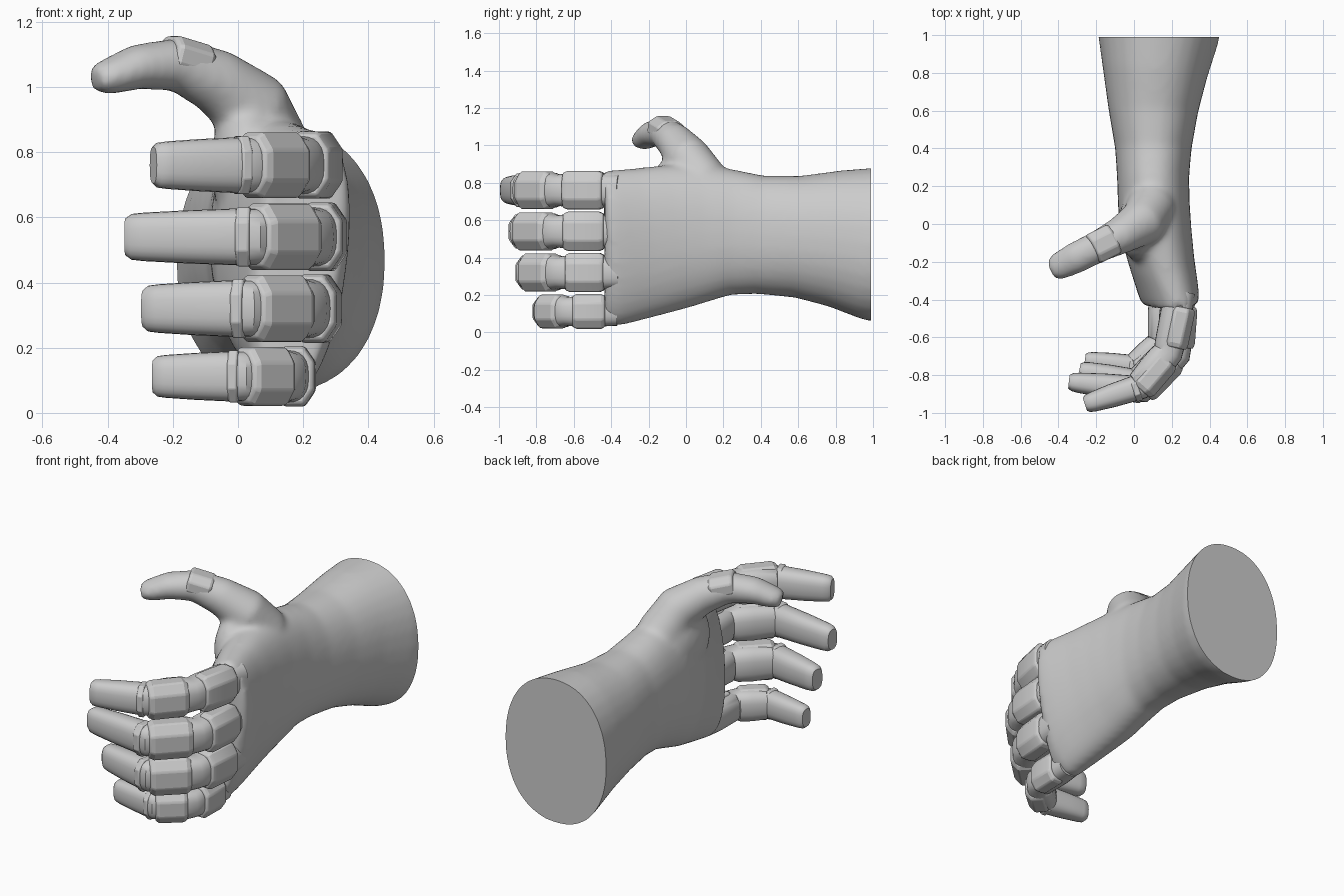
import bpy, bmesh, math
from mathutils import Vector as V

if "Cube" in bpy.data.objects:
    bpy.data.objects.remove(bpy.data.objects["Cube"])


def activate(*obs):
    bpy.ops.object.select_all(action='DESELECT')
    for o in obs:
        o.select_set(True)
    bpy.context.view_layer.objects.active = obs[0]


def loft(name, stations, hint=(0, 0, 1), sides=24, power=2.0, phase=0.0, angle=35):
    """Skin rings along a path; station = (centre, outward radius, width radius, outward shift, tilt)."""
    bm = bmesh.new()
    rings = []
    for i, (c, a, b, shift, tilt) in enumerate(stations):
        p = V(stations[max(i - 1, 0)][0])
        q = V(stations[min(i + 1, len(stations) - 1)][0])
        t = (q - p).normalized()
        out = V(hint).cross(t).normalized()
        wide = t.cross(out)
        ring = []
        for k in range(sides):
            ang = 2 * math.pi * k / sides + phase
            cs, sn = math.cos(ang), math.sin(ang)
            u = math.copysign(abs(cs) ** (2 / power), cs)
            v = math.copysign(abs(sn) ** (2 / power), sn)
            ring.append(bm.verts.new(V(c) + out * (a * u + shift + tilt * v) + wide * b * v))
        rings.append(ring)
    for r, s in zip(rings, rings[1:]):
        for k in range(sides):
            n = (k + 1) % sides
            bm.faces.new((r[k], r[n], s[n], s[k]))
    bm.faces.new(rings[0])
    bm.faces.new(rings[-1])
    bmesh.ops.recalc_face_normals(bm, faces=bm.faces)
    me = bpy.data.meshes.new(name)
    bm.to_mesh(me)
    bm.free()
    ob = bpy.data.objects.new(name, me)
    bpy.context.collection.objects.link(ob)
    activate(ob)
    bpy.ops.object.shade_smooth_by_angle(angle=math.radians(angle))
    return ob


# Forearm and palm: y, x range, z range, tilt
arm = [(1.06, -.20, .46, .05, .89, 0), (.98, -.19, .447, .07, .885, 0),
       (.8, -.165, .39, .135, .868, 0), (.6, -.135, .34, .185, .838, 0),
       (.4, -.10, .305, .205, .838, 0), (.25, -.09, .292, .20, .87, 0),
       (.1, -.085, .295, .165, .90, 0), (-.05, -.07, .305, .125, .90, .01),
       (-.2, -.025, .318, .085, .885, .02), (-.35, .025, .335, .045, .872, .035),
       (-.41, .045, .335, .03, .865, .045), (-.435, .075, .305, .06, .835, .04)]
hand = loft("forearm_and_palm",
            [(((x0 + x1) / 2, y, (z0 + z1) / 2), (x1 - x0) / 2, (z1 - z0) / 2, 0, t)
             for y, x0, x1, z0, z1, t in arm], power=2.2, sides=32)

# Thumb
thumb_hint = (-.45, .85, 0)
thumb = loft("thumb", [((.11, .18, .70), .10, .10, 0, 0), ((.09, .09, .82), .13, .13, 0, 0),
                       ((.04, .005, .94), .12, .125, 0, 0), ((-.07, -.06, 1.02), .10, .10, 0, 0),
                       ((-.19, -.12, 1.07), .083, .085, 0, 0), ((-.31, -.18, 1.062), .07, .085, 0, 0),
                       ((-.40, -.225, 1.03), .056, .074, 0, 0), ((-.44, -.243, 1.02), .045, .055, 0, 0)],
             hint=thumb_hint)

# Pad at the base of the thumb
bpy.ops.mesh.primitive_uv_sphere_add(segments=24, ring_count=16, location=(.03, -.01, .76))
pad = bpy.context.object
pad.scale = (.115, .19, .2)

# Blend palm, pad and thumb into one skin, then cut the forearm flat
activate(hand, thumb, pad)
bpy.ops.object.join()
rm = hand.modifiers.new("blend", 'REMESH')
rm.mode = 'VOXEL'
rm.voxel_size = .016
sm = hand.modifiers.new("smooth", 'SMOOTH')
sm.factor = .5
sm.iterations = 14
for m in ("blend", "smooth"):
    bpy.ops.object.modifier_apply(modifier=m)
bm = bmesh.new()
bm.from_mesh(hand.data)
cut = bmesh.ops.bisect_plane(bm, geom=bm.verts[:] + bm.edges[:] + bm.faces[:],
                             plane_co=(0, .99, 0), plane_no=(0, 1, 0), clear_outer=True)
rim = [e for e in cut['geom_cut'] if isinstance(e, bmesh.types.BMEdge)]
bmesh.ops.contextual_create(bm, geom=rim)
bmesh.ops.recalc_face_normals(bm, faces=bm.faces)
bm.to_mesh(hand.data)
bm.free()
bpy.ops.object.shade_smooth_by_angle(angle=math.radians(40))


def plate(name, p, q, a, b, shift, hint=(0, 0, 1), taper=.9):
    """Faceted armour plate sitting on the outer side of a segment."""
    p, q = V(p), V(q)
    ob = loft(name, [(p.lerp(q, t), a * s, b * s, shift, 0)
                     for t, s in ((0, taper), (.12, 1), (.88, 1), (1, taper))],
              hint=hint, sides=8, phase=math.pi / 8, power=2.4, angle=20)
    bv = ob.modifiers.new("bevel", 'BEVEL')
    bv.width = .008
    bv.segments = 2
    return ob


plate("thumb_plate", (-.11, -.08, 1.045), (-.225, -.138, 1.08), .065, .09, .022, thumb_hint)

# Fingers: z, half width, then knuckle, middle joint, end joint and tip as (x, y)
fingers = {
    "index": (.76, .1, (.235, -.42), (.18, -.68), (.02, -.865), (-.26, -.955)),
    "middle": (.54, .102, (.24, -.42), (.22, -.685), (.035, -.875), (-.345, -.835)),
    "ring": (.32, .102, (.225, -.42), (.2, -.67), (.02, -.84), (-.29, -.775)),
    "little": (.112, .09, (.15, -.42), (.145, -.63), (0, -.755), (-.26, -.72)),
}
# segment, position along it, thickness scale, width scale
shape = [(0, -.25, .9, .85), (0, .2, 1.0, .9), (0, .85, .95, .9), (1, 0, .95, .84),
         (1, .18, .98, .95), (1, .5, .98, .97), (1, .9, .9, .9), (2, -.02, .84, .84),
         (2, .06, .8, .86), (2, .5, .74, .8), (2, .85, .63, .73), (2, .95, .56, .69), (2, 1, .42, .56)]
for name, (z, w, *pts) in fingers.items():
    pts = [V((x, y, z)) for x, y in pts]
    d = w * .84
    loft(name + "_finger", [(pts[s].lerp(pts[s + 1], t), d * a, w * b, 0, 0) for s, t, a, b in shape],
         power=2.6)
    k, m, e, tip = pts
    plate(name + "_knuckle_plate", k.lerp(m, .06), k.lerp(m, .88), d * .9, w * 1.1, .026)
    plate(name + "_middle_plate", m.lerp(e, .12), m.lerp(e, 1.0), d * .97, w * 1.07, .018, taper=.86)
    plate(name + "_joint_collar", e.lerp(tip, -.02), e.lerp(tip, .1), d * .84, w * .95, .006)
